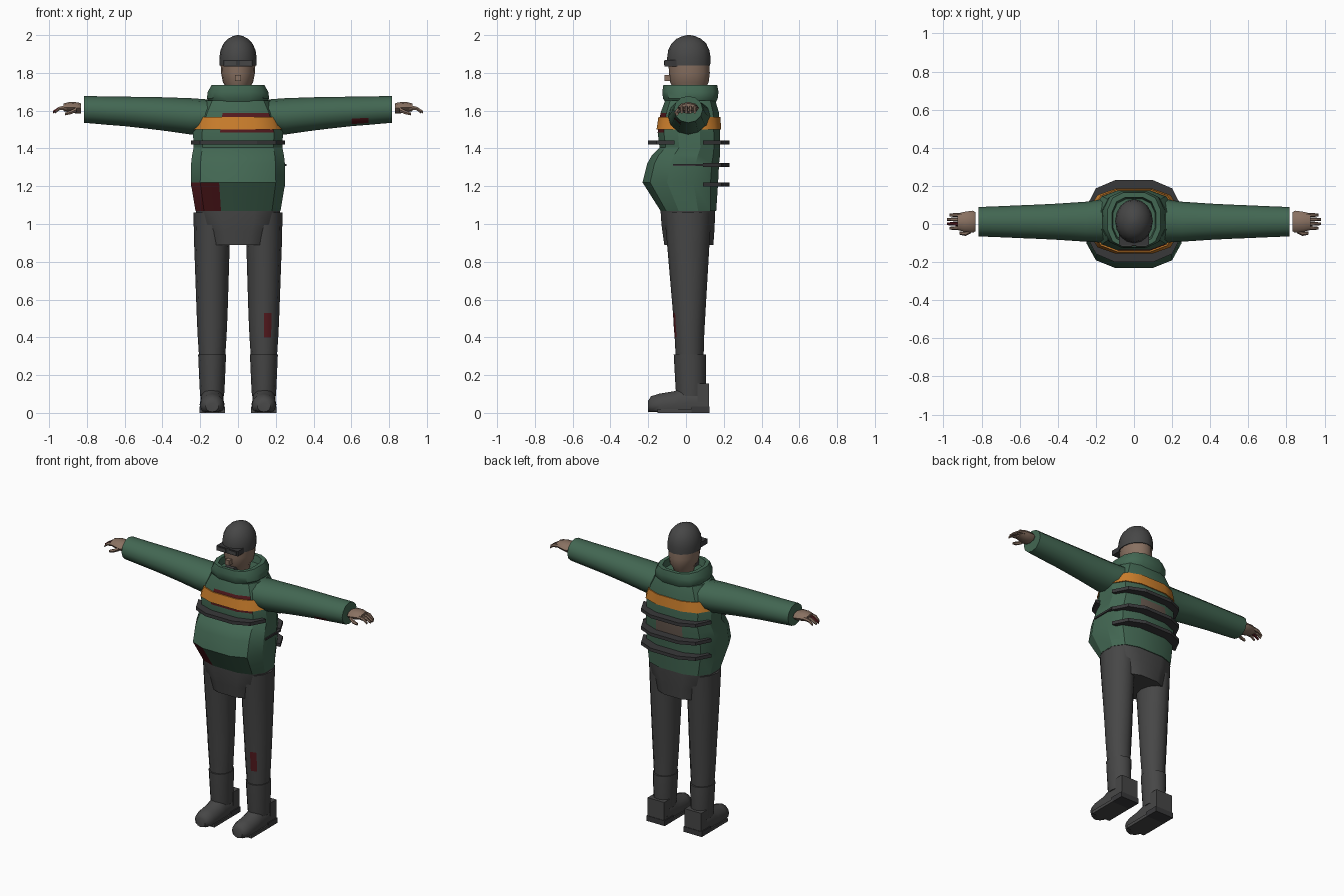
import bpy, bmesh, math

def material(name, r, g, b):
    m = bpy.data.materials.new(name)
    m.diffuse_color = (r, g, b, 1)
    return m

GREEN = material("jacket_green", 0.055, 0.135, 0.085)
GREY = material("dark_grey", 0.062, 0.062, 0.062)
BLACK = material("strap_charcoal", 0.04, 0.04, 0.042)
ORANGE = material("band_orange", 0.60, 0.21, 0.025)
RED = material("stain_red", 0.09, 0.010, 0.013)
SKIN = material("skin", 0.25, 0.165, 0.12)
TAUPE = material("back_patch_taupe", 0.13, 0.095, 0.075)

def loft(name, rings, mat, paint=None, paint_mat=None, angle=40):
    """Skin a stack of rings; paint(ring index, face centre) picks the second colour."""
    bm = bmesh.new()
    vs = [[bm.verts.new(p) for p in r] for r in rings]
    n = len(vs[0])
    painted = []
    for i in range(len(vs) - 1):
        for j in range(n):
            k = (j + 1) % n
            f = bm.faces.new((vs[i][j], vs[i][k], vs[i + 1][k], vs[i + 1][j]))
            if paint:
                f.material_index = paint(i, f.calc_center_median())
    bm.faces.new(vs[0][::-1])
    bm.faces.new(vs[-1])
    bmesh.ops.recalc_face_normals(bm, faces=bm.faces)
    me = bpy.data.meshes.new(name)
    bm.to_mesh(me)
    bm.free()
    ob = bpy.data.objects.new(name, me)
    bpy.context.collection.objects.link(ob)
    for m in [mat] + (paint_mat or []):
        me.materials.append(m)
    bpy.ops.object.select_all(action='DESELECT')
    ob.select_set(True)
    bpy.context.view_layer.objects.active = ob
    bpy.ops.object.shade_smooth_by_angle(angle=math.radians(angle))
    return ob

def box(name, x0, x1, y0, y1, z0, z1, mat):
    ring = lambda z: [(x0, y0, z), (x1, y0, z), (x1, y1, z), (x0, y1, z)]
    return loft(name, [ring(z0), ring(z1)], mat, angle=20)

def coat(z, w, yf, yb):
    """Twelve-sided body section with flattened front and back."""
    q = [(0.4, 1), (0.8, 0.8), (1, 0.35)]
    pts = q + [(x, -y) for x, y in q[::-1]]
    pts += [(-x, -y) for x, y in q] + [(-x, y) for x, y in q[::-1]]
    m, h = (yf + yb) / 2, (yb - yf) / 2
    return [(x * w, m + y * h, z) for x, y in pts]

def oval(axis, at, a, b, ra, rb, n=12):
    """Ellipse across axis x (a=y, b=z), y (a=x, b=z) or z (a=x, b=y)."""
    out = []
    for i in range(n):
        t = 2 * math.pi * i / n
        u, v = a + ra * math.cos(t), b + rb * math.sin(t)
        out.append({'x': (at, u, v), 'y': (u, at, v), 'z': (u, v, at)}[axis])
    return out

def flip(rings, s):
    return [[(x * s, y, z) for x, y, z in r] for r in rings]

# Jacket body with stains and back patch
def torso_paint(i, c):
    if i == 0 and c.x < -0.09 and c.y < -0.02:
        return 1
    if i == 5 and -0.05 < c.x < 0.18 and c.y < -0.07:
        return 1
    if i in (2, 3) and abs(c.x) < 0.05 and c.y > 0.1:
        return 2
    return 0

loft("jacket_body", [coat(*r) for r in [
    (1.07, 0.225, -0.135, 0.16), (1.22, 0.25, -0.23, 0.17), (1.32, 0.248, -0.205, 0.175),
    (1.365, 0.243, -0.18, 0.18), (1.405, 0.235, -0.14, 0.18), (1.485, 0.238, -0.15, 0.18),
    (1.587, 0.205, -0.135, 0.175), (1.655, 0.17, -0.11, 0.155)]],
    GREEN, torso_paint, [RED, TAUPE], 30)
loft("chest_band", [coat(1.50, 0.24, -0.156, 0.186), coat(1.566, 0.218, -0.146, 0.182)], ORANGE)

# Collar with a hollow top
loft("collar", [coat(*r) for r in [
    (1.63, 0.14, -0.10, 0.15), (1.665, 0.165, -0.122, 0.168), (1.70, 0.16, -0.125, 0.172),
    (1.735, 0.14, -0.12, 0.165), (1.735, 0.115, -0.10, 0.14), (1.69, 0.11, -0.09, 0.13)]], GREEN)

# Straps standing off the jacket
def strap(name, z, side):
    ring = lambda h: [p for p in coat(h, 0.25, -0.20, 0.23) if (p[1] - 0.015) * side > 0]
    # keep the half outline in order across the wrap-around
    order = lambda r: sorted(r, key=lambda p: p[0])
    loft(name, [order(ring(z - 0.011)), order(ring(z + 0.011))], BLACK, angle=20)

strap("front_strap", 1.432, -1)
for i, z in enumerate((1.432, 1.312, 1.21)):
    strap("back_strap_%d" % i, z, 1)
box("side_strap", 0.235, 0.256, -0.07, 0.09, 1.306, 1.318, BLACK)

# Hips
loft("hips", [coat(*r) for r in [
    (0.89, 0.155, -0.115, 0.145), (0.96, 0.178, -0.125, 0.15), (1.0, 0.205, -0.13, 0.152),
    (1.075, 0.225, -0.135, 0.155)]], GREY)

# Arms, hands, legs and boots
for s, tag in ((-1, "right"), (1, "left")):
    arm_stain = lambda i, c: int(s > 0 and i == 4 and c.y < -0.01 and 1.54 < c.z < 1.555)
    loft(tag + "_sleeve", flip([oval('x', *r) for r in [
        (0.10, 0.02, 1.57, 0.12, 0.085), (0.25, 0.012, 1.57, 0.105, 0.096),
        (0.40, 0.012, 1.583, 0.095, 0.088), (0.50, 0.012, 1.59, 0.09, 0.083),
        (0.60, 0.012, 1.596, 0.086, 0.078), (0.69, 0.012, 1.60, 0.082, 0.075),
        (0.815, 0.012, 1.607, 0.077, 0.071)]], s), GREEN, arm_stain, [RED])
    loft(tag + "_palm", flip([oval('x', *r, 8) for r in [
        (0.832, 0.012, 1.612, 0.05, 0.026), (0.845, 0.012, 1.614, 0.058, 0.03),
        (0.89, 0.012, 1.618, 0.052, 0.028), (0.925, 0.012, 1.618, 0.044, 0.02)]], s), SKIN)
    for k in range(4):
        y = -0.022 + k * 0.023
        tip = 0.98 if k in (1, 2) else 0.968
        loft("%s_finger_%d" % (tag, k), flip([oval('x', *r, 6) for r in [
            (0.905, y, 1.618, 0.011, 0.013), (0.945, y, 1.612, 0.01, 0.011),
            (tip, y, 1.592, 0.007, 0.008)]], s), RED if s < 0 and k == 1 else SKIN)
    loft(tag + "_thumb", flip([oval('x', *r, 6) for r in [
        (0.855, -0.035, 1.605, 0.014, 0.014), (0.885, -0.05, 1.592, 0.013, 0.012),
        (0.915, -0.048, 1.582, 0.008, 0.008)]], s), SKIN)

    leg_stain = lambda i, c: int(s > 0 and i == 2 and 0.14 < c.x < 0.175 and c.y < -0.02)
    loft(tag + "_leg", flip([oval('z', *r) for r in [
        (0.25, 0.137, 0.02, 0.066, 0.072), (0.40, 0.137, 0.018, 0.076, 0.078),
        (0.46, 0.137, 0.017, 0.079, 0.082), (0.53, 0.137, 0.017, 0.082, 0.086),
        (0.89, 0.138, 0.012, 0.094, 0.112), (1.06, 0.139, 0.01, 0.097, 0.125)]], s),
        GREY, lambda i, c: leg_stain(2 if i in (1, 2) else 0, c), [RED])
    loft(tag + "_boot_shaft", flip([oval('z', *r) for r in [
        (0.09, 0.137, 0.025, 0.063, 0.075), (0.13, 0.137, 0.025, 0.066, 0.08),
        (0.31, 0.137, 0.02, 0.074, 0.085)]], s), GREY)
    # Shoe sections are ovals flattened on the ground
    shoe = [oval('y', *r) for r in [
        (-0.20, 0.137, 0.035, 0.035, 0.03), (-0.185, 0.137, 0.038, 0.052, 0.05),
        (-0.14, 0.137, 0.04, 0.064, 0.062), (-0.06, 0.137, 0.045, 0.066, 0.07),
        (-0.02, 0.137, 0.05, 0.064, 0.09), (0.09, 0.137, 0.05, 0.062, 0.09)]]
    shoe = [[(x, y, max(z, 0.004)) for x, y, z in r] for r in shoe]
    loft(tag + "_shoe", flip(shoe, s), GREY)
    xs = sorted((s * 0.07, s * 0.204))
    box(tag + "_heel", xs[0], xs[1], 0.03, 0.125, 0, 0.035, BLACK)
    box(tag + "_heel_guard", xs[0] + 0.006, xs[1] - 0.006, 0.06, 0.122, 0.03, 0.155, GREY)
    box(tag + "_sole", xs[0], xs[1], -0.15, 0.04, 0, 0.02, GREY)
    # Goggle lens
    xl = sorted((s * 0.01, s * 0.068))
    box(tag + "_lens", xl[0], xl[1], -0.117, -0.10, 1.842, 1.862, GREY)

# Head
loft("face", [oval('z', *r, 16) for r in [
    (1.66, 0, 0.02, 0.05, 0.06), (1.72, 0, 0.018, 0.06, 0.085), (1.75, 0, 0.018, 0.08, 0.102),
    (1.80, 0, 0.018, 0.09, 0.108), (1.85, 0, 0.015, 0.092, 0.108)]], SKIN)
loft("cap", [oval('z', *r, 16) for r in [
    (1.838, 0, 0.015, 0.097, 0.113), (1.88, 0, 0.015, 0.099, 0.115), (1.92, 0, 0.015, 0.093, 0.109),
    (1.955, 0, 0.015, 0.077, 0.092), (1.98, 0, 0.015, 0.054, 0.066),
    (1.995, 0, 0.015, 0.026, 0.032), (2.0, 0, 0.015, 0.006, 0.008)]], GREY, angle=50)
box("goggle_frame", -0.078, 0.078, -0.113, -0.045, 1.835, 1.868, BLACK)
box("nose", -0.015, 0.015, -0.115, -0.07, 1.757, 1.79, SKIN)
box("chin_guard", -0.03, 0.03, -0.096, -0.04, 1.69, 1.735, GREY)
